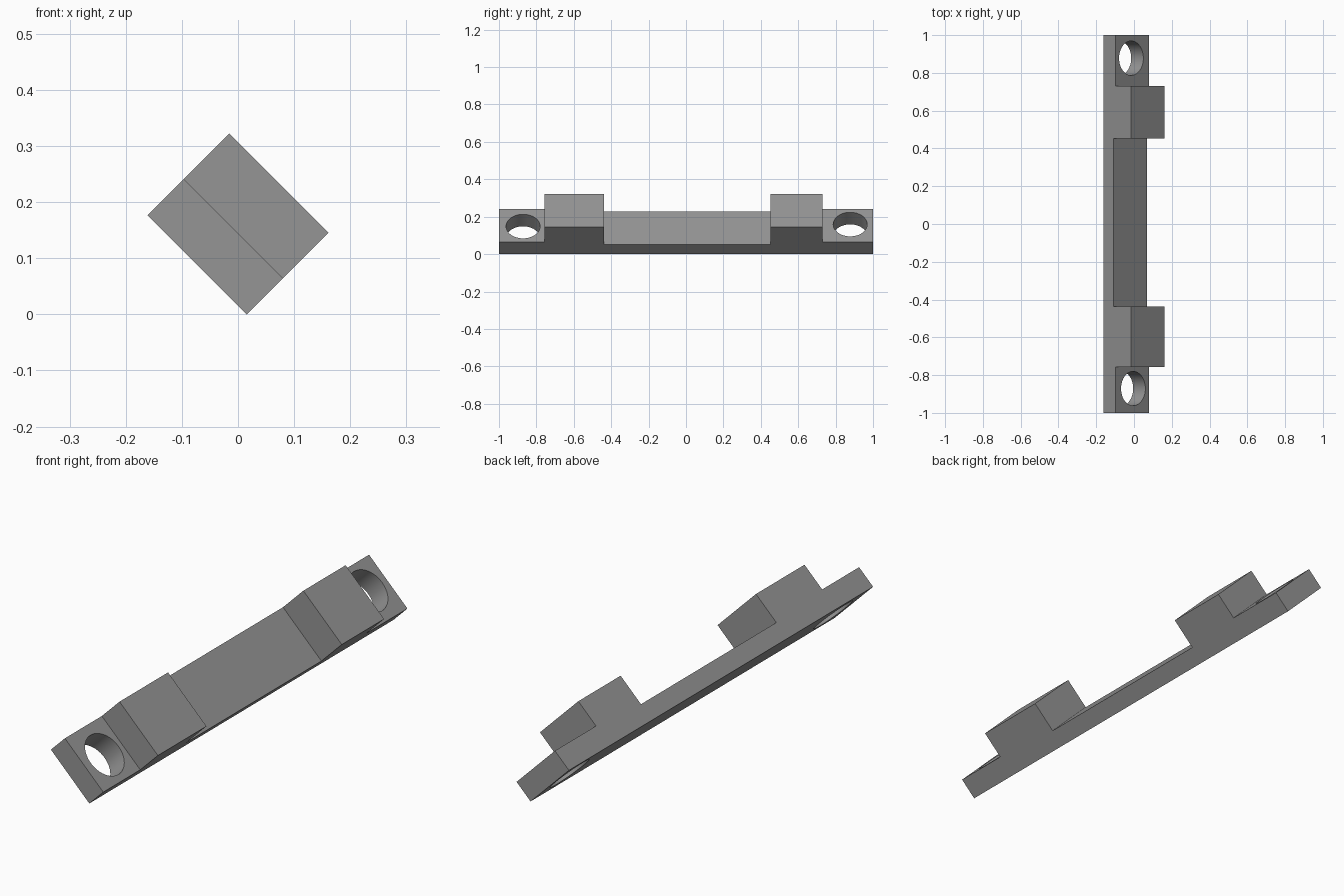
import bpy, bmesh, math
from mathutils import Matrix

if "Cube" in bpy.data.objects:
    bpy.data.objects.remove(bpy.data.objects["Cube"])

WIDTH = 0.25
# frame of the bracket: lying along y, rolled 45 degrees onto its long edge
FRAME = Matrix.Translation((-0.0728, 0, 0.0884)) @ Matrix.Rotation(math.radians(45), 4, 'Y')

grey = bpy.data.materials.new("grey")
grey.diffuse_color = (0.3, 0.3, 0.3, 1)
grey.use_nodes = True
grey.node_tree.nodes["Principled BSDF"].inputs["Base Color"].default_value = grey.diffuse_color


def add_object(name, bm):
    bmesh.ops.recalc_face_normals(bm, faces=bm.faces)
    mesh = bpy.data.meshes.new(name)
    bm.to_mesh(mesh)
    bm.free()
    mesh.materials.append(grey)
    obj = bpy.data.objects.new(name, mesh)
    bpy.context.collection.objects.link(obj)
    obj.matrix_world = FRAME
    return obj


# stepped side profile (length, height), extruded across the width
END, MID, BLOCK = 0.091, 0.0735, 0.206
profile = [(-1, 0), (1, 0), (1, END), (0.73, END), (0.73, BLOCK), (0.452, BLOCK),
           (0.452, MID), (-0.438, MID), (-0.438, BLOCK), (-0.757, BLOCK),
           (-0.757, END), (-1, END)]
bm = bmesh.new()
side = bm.faces.new([bm.verts.new((-WIDTH / 2, y, h)) for y, h in profile])
walls = bmesh.ops.extrude_face_region(bm, geom=[side])
bmesh.ops.translate(bm, vec=(WIDTH, 0, 0),
                    verts=[g for g in walls["geom"] if isinstance(g, bmesh.types.BMVert)])
bracket = add_object("bracket", bm)

# round bolt hole through each end tab
for name, x, y in (("front_hole_cutter", 0.006, -0.871), ("back_hole_cutter", -0.009, 0.878)):
    bm = bmesh.new()
    bmesh.ops.create_cone(bm, cap_ends=True, segments=48, radius1=0.091, radius2=0.091,
                          depth=0.4, matrix=Matrix.Translation((x, y, 0.05)))
    cutter = add_object(name, bm)
    cutter.hide_render = True
    cutter.hide_set(True)
    cut = bracket.modifiers.new(name, 'BOOLEAN')
    cut.operation = 'DIFFERENCE'
    cut.solver = 'EXACT'
    cut.object = cutter

# apply the cuts, remove the cutters, smooth the hole walls
bpy.context.view_layer.update()
cut_mesh = bpy.data.meshes.new_from_object(
    bracket.evaluated_get(bpy.context.evaluated_depsgraph_get()))
bracket.modifiers.clear()
bracket.data = cut_mesh
for obj in list(bpy.data.objects):
    if obj is not bracket and obj.name.endswith("cutter"):
        bpy.data.objects.remove(obj)
bpy.context.view_layer.objects.active = bracket
bracket.select_set(True)
bpy.ops.object.shade_smooth_by_angle(angle=math.radians(30))
